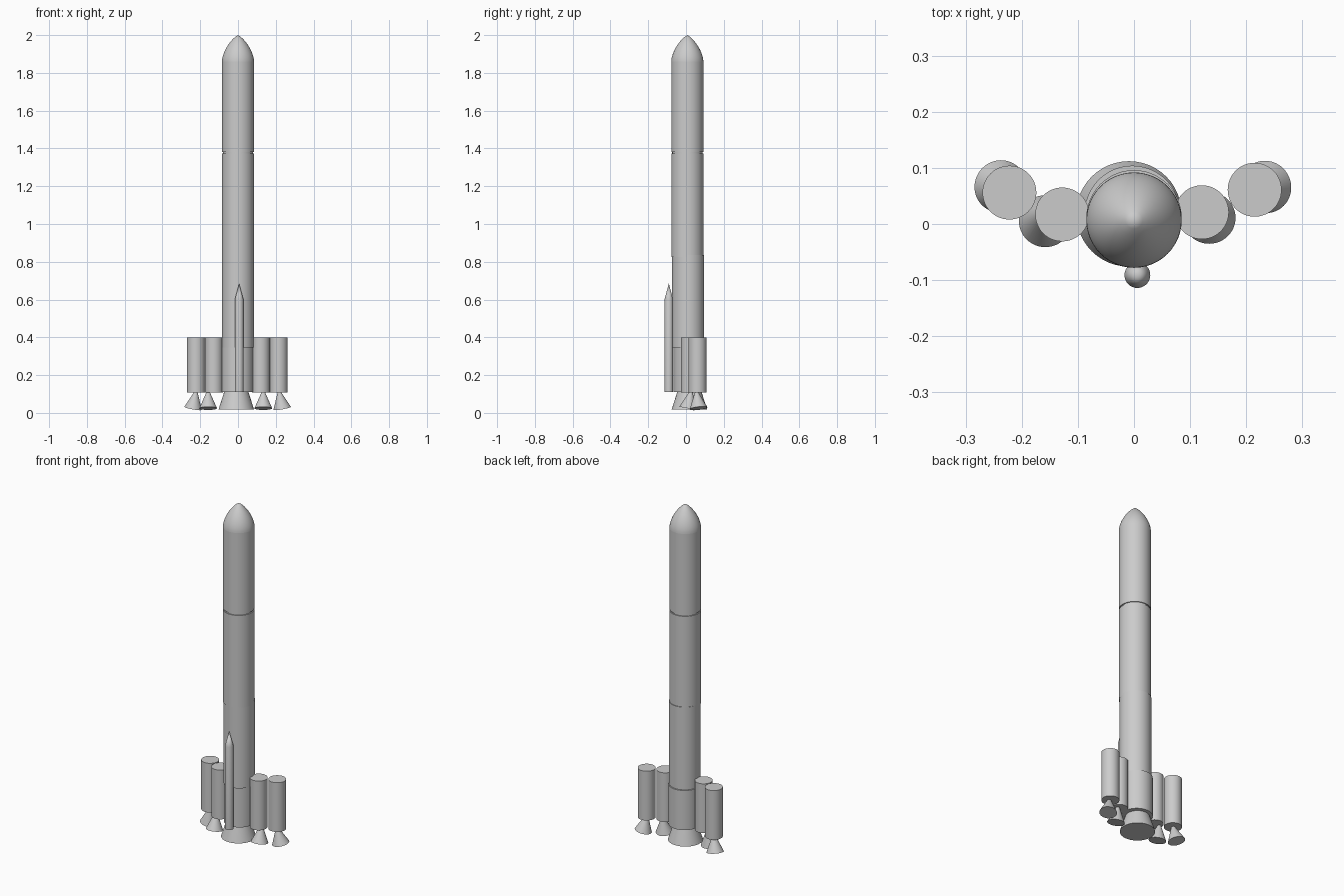
import bpy, bmesh, math
from mathutils import Vector

cube = bpy.data.objects.get("Cube")
if cube:
    bpy.data.objects.remove(cube)

grey = bpy.data.materials.new("light_grey")
grey.use_nodes = True
COLOUR = (0.6, 0.6, 0.6, 1)
grey.diffuse_color = COLOUR
grey.node_tree.nodes["Principled BSDF"].inputs["Base Color"].default_value = COLOUR


def lathe(name, profile, base=(0, 0, 0), axis=(0, 0, 1), sides=48):
    """Turn (radius, height) points about an axis, closing both ends."""
    bm = bmesh.new()
    rings = []
    for r, h in profile:
        if r == 0:
            rings.append([bm.verts.new((0, 0, h))] * sides)
        else:
            angles = [2 * math.pi * i / sides for i in range(sides)]
            rings.append([bm.verts.new((r * math.cos(a), r * math.sin(a), h)) for a in angles])
    for low, high in zip(rings, rings[1:]):
        for i in range(sides):
            j = (i + 1) % sides
            corners = dict.fromkeys((low[i], low[j], high[j], high[i]))
            bm.faces.new(list(corners))
    for ring, r in ((rings[0], profile[0][0]), (rings[-1], profile[-1][0])):
        if r > 0:
            bm.faces.new(ring)
    bmesh.ops.recalc_face_normals(bm, faces=bm.faces)
    mesh = bpy.data.meshes.new(name)
    bm.to_mesh(mesh)
    bm.free()
    mesh.materials.append(grey)
    ob = bpy.data.objects.new(name, mesh)
    ob.location = base
    ob.rotation_mode = 'QUATERNION'
    ob.rotation_quaternion = Vector((0, 0, 1)).rotation_difference(Vector(axis))
    bpy.context.collection.objects.link(ob)
    bpy.ops.object.select_all(action='DESELECT')
    ob.select_set(True)
    bpy.context.view_layer.objects.active = ob
    bpy.ops.object.shade_smooth_by_angle(angle=math.radians(30))
    return ob


# Core stages, each set slightly off the one above
R = 0.085
lathe("lower_stage", [(R, 0.11), (R, 0.345)], (-0.003, 0.019, 0))
lathe("middle_stage", [(R, 0.345), (R, 0.835)], (0, 0.011, 0))
lathe("upper_stage", [(R, 0.825), (R, 1.372)], (0, 0.007, 0))
lathe("stage_joint", [(R - 0.005, 1.37), (R - 0.005, 1.382)], (0, 0.007, 0))
lathe("payload_stage", [(R, 1.38), (R, 1.86)], (0, 0.007, 0))

# Rounded nose
steps = 14
nose = [(R * (1 - (i / steps) ** 1.7) ** 0.8, 1.86 + 0.14 * i / steps) for i in range(steps + 1)]
lathe("nose_cone", nose, (0, 0.007, 0))

# Main engine bell
lathe("main_engine_bell", [(0.094, 0.018), (0.063, 0.115)], (-0.009, 0.018, 0))

# Slim side rocket on the front
lathe("front_rocket", [(0.023, 0.11), (0.023, 0.6), (0, 0.685)], (0.006, -0.091, 0), sides=32)

# Boosters with tilted bells: name, booster centre, bell throat, bell mouth
boosters = [
    ("right_outer", (-0.222, 0.056), (-0.222, 0.056), (-0.238, 0.067)),
    ("right_inner", (-0.128, 0.017), (-0.158, 0.021), (-0.158, 0.005)),
    ("left_inner", (0.121, 0.021), (0.134, 0.027), (0.134, 0.011)),
    ("left_outer", (0.215, 0.061), (0.218, 0.056), (0.234, 0.066)),
]
for name, centre, throat, mouth in boosters:
    lathe(name + "_booster", [(0.048, 0.108), (0.048, 0.4)], (*centre, 0))
    top, bottom = Vector((*throat, 0.112)), Vector((*mouth, 0.024))
    lathe(name + "_bell", [(0.047, 0), (0.008, (top - bottom).length)], bottom, top - bottom)

# Rest the lowest bell rim on the ground
bpy.context.view_layer.update()
parts = [o for o in bpy.context.scene.objects if o.type == 'MESH']
drop = min((o.matrix_world @ v.co).z for o in parts for v in o.data.vertices)
print("lowest point", drop)
